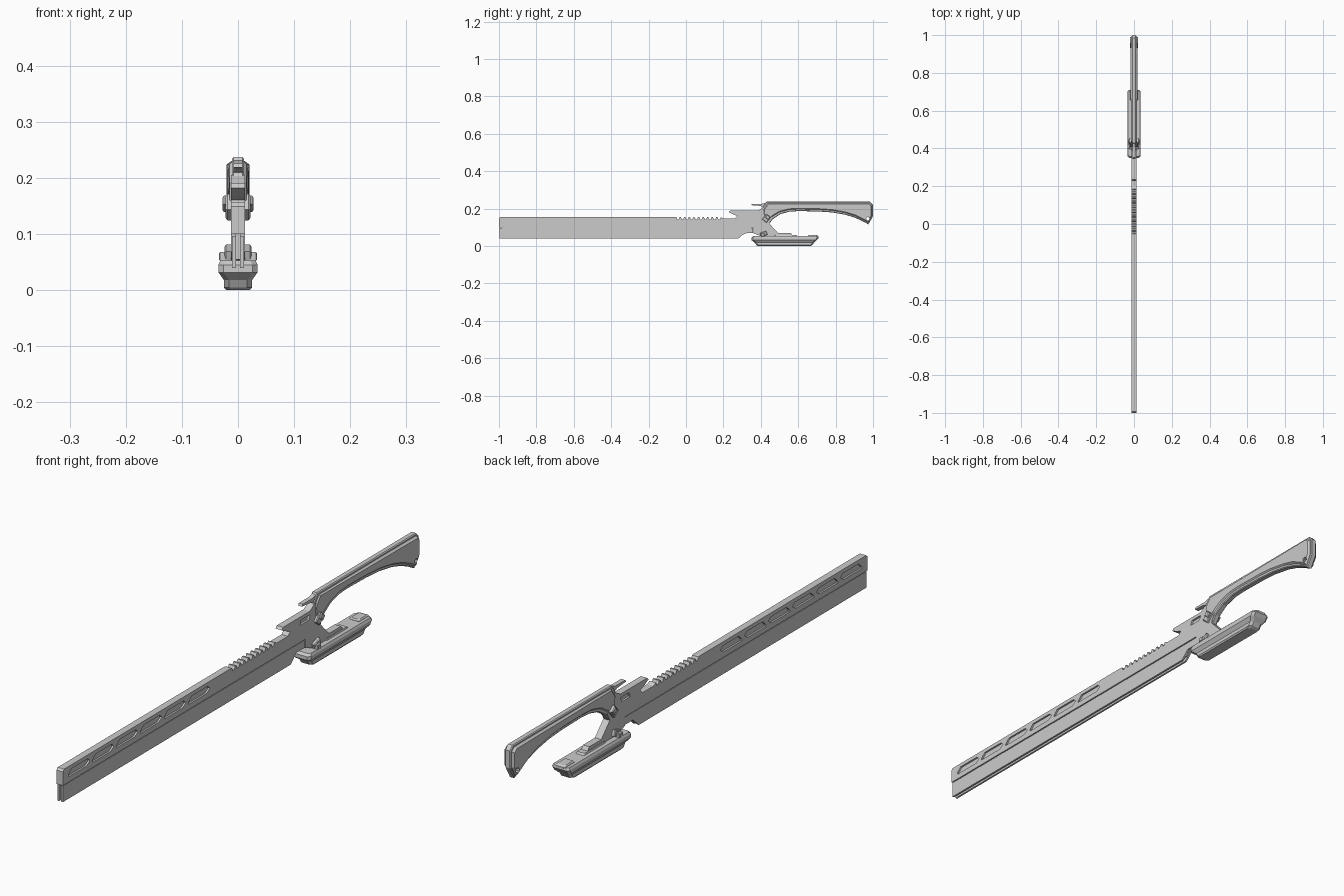
import bpy, bmesh, math
from mathutils import Matrix

if "Cube" in bpy.data.objects:
    bpy.data.objects.remove(bpy.data.objects["Cube"])


def finish(name, bm):
    bmesh.ops.recalc_face_normals(bm, faces=bm.faces[:])
    me = bpy.data.meshes.new(name)
    bm.to_mesh(me)
    bm.free()
    ob = bpy.data.objects.new(name, me)
    bpy.context.collection.objects.link(ob)
    return ob


def add_prism(bm, pts, x0, x1):
    """Extrude a (y, z) outline from x0 to x1."""
    f = bm.faces.new([bm.verts.new((x0, y, z)) for y, z in pts])
    r = bmesh.ops.extrude_face_region(bm, geom=[f])
    for v in r['geom']:
        if isinstance(v, bmesh.types.BMVert):
            v.co.x = x1


def plate(name, pts, hw, bevel=0.0):
    """Symmetric plate with optional chamfered rims."""
    bm = bmesh.new()
    add_prism(bm, pts, -hw, hw)
    bmesh.ops.recalc_face_normals(bm, faces=bm.faces[:])
    if bevel:
        rims = [e for e in bm.edges if abs(e.verts[0].co.x - e.verts[1].co.x) < 1e-6]
        bmesh.ops.bevel(bm, geom=rims, offset=bevel, segments=1, affect='EDGES', clamp_overlap=True)
    return finish(name, bm)


def rect(y, z, ly, lz, deg=0):
    c, s = math.cos(math.radians(deg)), math.sin(math.radians(deg))
    return [(y + a * ly / 2 * c - b * lz / 2 * s, z + a * ly / 2 * s + b * lz / 2 * c)
            for a, b in ((-1, -1), (1, -1), (1, 1), (-1, 1))]


def cut(ob, prisms):
    """Subtract a list of (outline, x0, x1) prisms and bake the result."""
    bm = bmesh.new()
    for pts, x0, x1 in prisms:
        add_prism(bm, pts, x0, x1)
    cutter = finish('cutter', bm)
    cutter.hide_render = True
    m = ob.modifiers.new('cut', 'BOOLEAN')
    m.object, m.solver = cutter, 'EXACT'
    dg = bpy.context.evaluated_depsgraph_get()
    dg.update()
    me = bpy.data.meshes.new_from_object(ob.evaluated_get(dg))
    ob.modifiers.clear()
    ob.data = me
    bpy.data.objects.remove(cutter)


def layered(name, layers, chamfer):
    """Stack of corner-cut rectangles (z, half width, y0, y1)."""
    bm = bmesh.new()
    rings = []
    for z, w, a, b in layers:
        c = chamfer
        p = [(-w, a + c), (-w + c, a), (w - c, a), (w, a + c),
             (w, b - c), (w - c, b), (-w + c, b), (-w, b - c)]
        rings.append([bm.verts.new((x, y, z)) for x, y in p])
    for r, s in zip(rings, rings[1:]):
        for i in range(8):
            j = (i + 1) % 8
            bm.faces.new((r[i], r[j], s[j], s[i]))
    bm.faces.new(rings[0])
    bm.faces.new(rings[-1])
    return finish(name, bm)


# blade spine with teeth, running into the receiver and strut
teeth = []
for i in range(10):
    y = -0.052 + i * 0.0245
    teeth += [(y, 0.155), (y + 0.005, 0.143), (y + 0.013, 0.143), (y + 0.018, 0.155)]
spine = [(-1, 0.1), (-1, 0.149), (-0.993, 0.156), (-0.06, 0.156)] + teeth + [
    (0.2, 0.148), (0.262, 0.148), (0.275, 0.161), (0.255, 0.168), (0.228, 0.182),
    (0.235, 0.19), (0.385, 0.19), (0.41, 0.205), (0.45, 0.2), (0.46, 0.15),
    (0.445, 0.12), (0.493, 0.07), (0.56, 0.07), (0.575, 0.05), (0.41, 0.05),
    (0.36, 0.068), (0.36, 0.1)]
blade = plate('blade_spine', spine, 0.0125)

# recessed windows on both faces, and the receiver port
cuts = []
for i in range(6):
    a = -0.968 + i * 0.1345
    b = a + 0.12
    win = [(a, 0.125), (a, 0.119), (b - 0.018, 0.119), (b, 0.131), (b - 0.012, 0.142), (a + 0.018, 0.142)]
    cuts += [(win, s * 0.006, s * 0.03) for s in (-1, 1)]
port = [(0.33, 0.16), (0.378, 0.16), (0.385, 0.177), (0.337, 0.177)]
cuts += [(port, s * 0.005, s * 0.03) for s in (-1, 1)]
cut(blade, cuts)

# lower blade: two rails with a slit between them
edge = [(-0.997, 0.04), (0.28, 0.04), (0.312, 0.07), (0.358, 0.07), (0.358, 0.097), (-0.997, 0.097)]
bm = bmesh.new()
for s in (-1, 1):
    add_prism(bm, edge, s * 0.004, s * 0.0108)
finish('blade_edge_rails', bm)
plate('blade_edge_core', [(-0.985, 0.055), (0.29, 0.055), (0.35, 0.08), (0.35, 0.105), (-0.985, 0.105)], 0.005)

# handle: thin full-outline core with chamfered grip scales
core = [(0.405, 0.2), (0.43, 0.237), (0.985, 0.237), (1, 0.222), (1, 0.16), (0.975, 0.116),
        (0.94, 0.135), (0.9, 0.153), (0.85, 0.168), (0.78, 0.18), (0.71, 0.185), (0.6, 0.187),
        (0.553, 0.184), (0.505, 0.171), (0.465, 0.145), (0.44, 0.112), (0.41, 0.15)]
grip = [(0.412, 0.195), (0.437, 0.23), (0.9, 0.23), (0.98, 0.23), (0.995, 0.217), (0.995, 0.162),
        (0.974, 0.124), (0.942, 0.142), (0.9, 0.162), (0.85, 0.177), (0.78, 0.189), (0.71, 0.194),
        (0.6, 0.196), (0.55, 0.193), (0.5, 0.18), (0.46, 0.155), (0.436, 0.128), (0.417, 0.155)]
h_core = plate('handle_core', core, 0.011, 0.003)
h_grip = plate('handle_grip', grip, 0.0155, 0.006)
for v in h_grip.data.vertices:
    v.co.x *= 1 + 0.3 * min(1, max(0, (v.co.y - 0.84) / 0.08))
hole = [(0.972 + 0.009 * math.cos(k * math.pi / 5), 0.146 + 0.009 * math.sin(k * math.pi / 5)) for k in range(10)]
for ob in (h_core, h_grip):
    cut(ob, [(hole, -0.05, 0.05)])

# hook in front of the handle
plate('hook', [(0.348, 0.219), (0.352, 0.226), (0.405, 0.226), (0.44, 0.235), (0.44, 0.19),
               (0.405, 0.19), (0.41, 0.21), (0.395, 0.215)], 0.008)

# tilted clips and pins at the joint
plate('upper_clip', rect(0.43, 0.148, 0.03, 0.036, -40), 0.022, 0.003)
plate('upper_clip_pin', rect(0.437, 0.154, 0.022, 0.02, -40), 0.028, 0.003)
plate('lower_clip', rect(0.415, 0.065, 0.036, 0.022, 20), 0.024, 0.003)
plate('lower_clip_bar', rect(0.41, 0.06, 0.02, 0.016), 0.034, 0.002)

# lower pod with raised plates on top
layered('pod_body', [(0, 0.021, 0.385, 0.665), (0.005, 0.025, 0.376, 0.676), (0.018, 0.025, 0.368, 0.685),
                     (0.032, 0.035, 0.35, 0.7), (0.045, 0.035, 0.35, 0.71), (0.053, 0.031, 0.358, 0.706)], 0.009)
layered('pod_rear_block', [(0.045, 0.02, 0.65, 0.709), (0.054, 0.02, 0.65, 0.709), (0.058, 0.016, 0.655, 0.7)], 0.005)
layered('pod_strut_base', [(0.05, 0.018, 0.47, 0.6), (0.058, 0.015, 0.475, 0.59)], 0.004)
